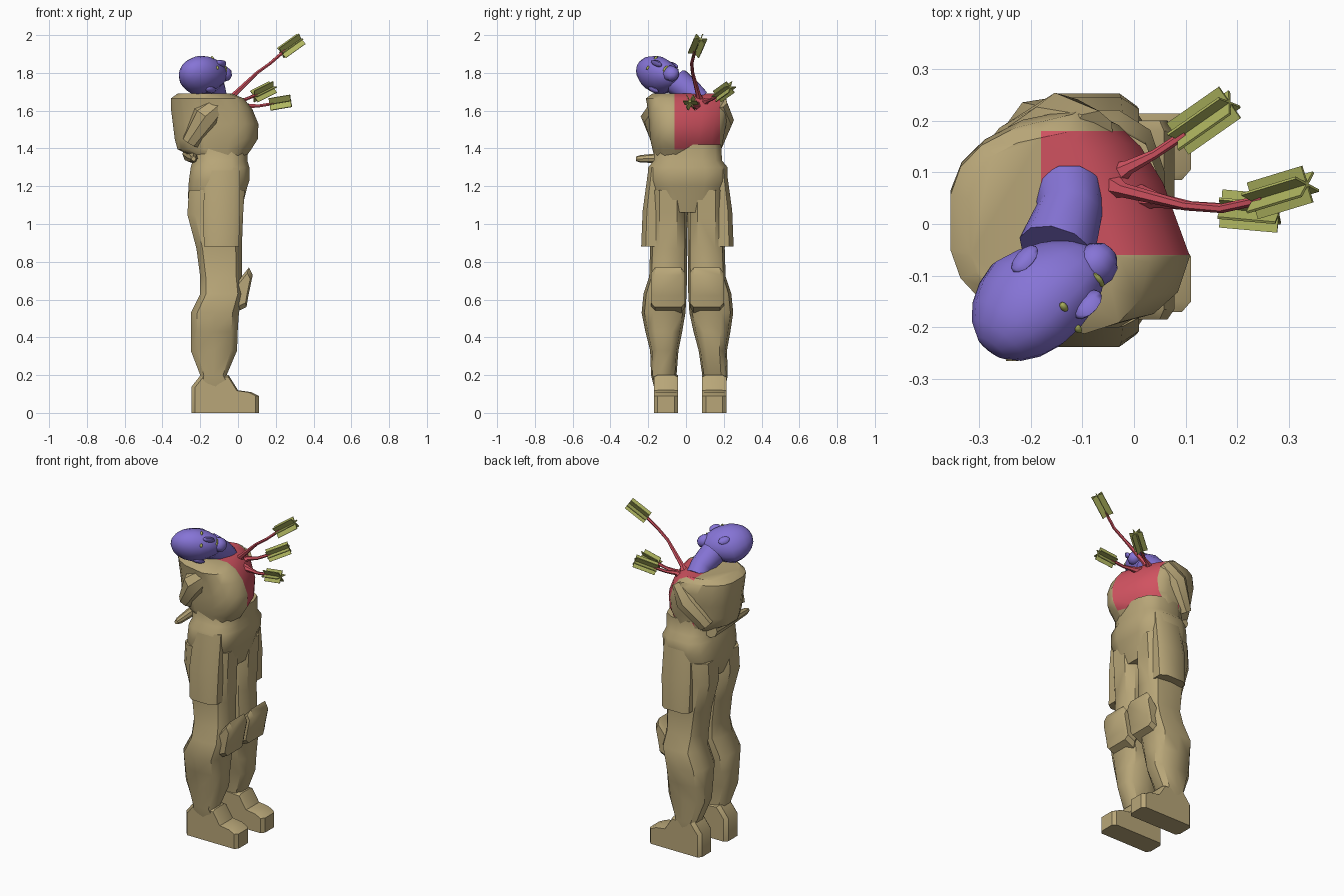
import bpy, bmesh, math
from mathutils import Vector, Matrix

if "Cube" in bpy.data.objects:
    bpy.data.objects.remove(bpy.data.objects["Cube"])


def material(name, rgb):
    m = bpy.data.materials.new(name)
    m.diffuse_color = [(c / 255 / 12.92 if c < 10 else ((c / 255 + .055) / 1.055) ** 2.4) for c in rgb] + [1]
    m.use_nodes = True
    m.node_tree.nodes["Principled BSDF"].inputs["Base Color"].default_value = m.diffuse_color
    return m


TAN = material("tan cloth", (184, 166, 120))
PURPLE = material("purple skin", (134, 116, 214))
RED = material("red chest", (208, 82, 96))
OLIVE = material("olive feather", (176, 182, 96))


def finish(name, bm, *mats, angle=40):
    bmesh.ops.recalc_face_normals(bm, faces=bm.faces)
    me = bpy.data.meshes.new(name)
    bm.to_mesh(me)
    bm.free()
    ob = bpy.data.objects.new(name, me)
    bpy.context.collection.objects.link(ob)
    for m in mats:
        me.materials.append(m)
    bpy.ops.object.select_all(action='DESELECT')
    ob.select_set(True)
    bpy.context.view_layer.objects.active = ob
    bpy.ops.object.shade_smooth_by_angle(angle=math.radians(angle))
    return ob


def skin(loops):
    """Closed surface through a list of point loops."""
    bm = bmesh.new()
    rows = [[bm.verts.new(p) for p in lp] for lp in loops]
    n = len(rows[0])
    for a, b in zip(rows, rows[1:]):
        for i in range(n):
            bm.faces.new((a[i], a[(i + 1) % n], b[(i + 1) % n], b[i]))
    bm.faces.new(rows[0][::-1])
    bm.faces.new(rows[-1])
    return bm


def power(v, e):
    return math.copysign(abs(v) ** e, v)


def ring(z, x0, x1, y0, y1, n=10, e=.65):
    """Rounded rectangle between the given bounds."""
    pts = []
    for i in range(n):
        a = 2 * math.pi * (i + .5) / n
        k = 1 / max(math.cos(math.pi / n) ** e, .01)
        pts.append(Vector(((x0 + x1) / 2 + (x1 - x0) / 2 * k * power(math.cos(a), e),
                           (y0 + y1) / 2 + (y1 - y0) / 2 * power(math.sin(a), e), z)))
    return pts


def tube(name, path, radii, mat, n=6):
    path = [Vector(p) for p in path]
    loops = []
    for i, p in enumerate(path):
        d = (path[min(i + 1, len(path) - 1)] - path[max(i - 1, 0)]).normalized()
        q = d.to_track_quat('Z', 'Y')
        loops.append([p + q @ Vector((radii[i] * math.cos(2 * math.pi * k / n),
                                      radii[i] * math.sin(2 * math.pi * k / n), 0)) for k in range(n)])
    return finish(name, skin(loops), mat)


def side_y(y, z, s):
    """Place a y value of the right leg on either leg; the left foot stands wider."""
    return y if s < 0 else .015 + .035 * max(0, 1 - z / .5) - y


def prism(name, profile, y0, y1, s, inset=0):
    """Side profile (x, z) extruded across y with narrowed outer faces."""
    cx = sum(p[0] for p in profile) / len(profile)
    cz = sum(p[1] for p in profile) / len(profile)
    loops = []
    for y, k in ((y0, 1 - inset), (y0 + .02, 1), (y1 - .02, 1), (y1, 1 - inset)):
        loops.append([(cx + (x - cx) * k, side_y(y, cz, s), max(0, cz + (z - cz) * (k if z > .01 else 1)))
                      for x, z in profile])
    return finish(name, skin(loops), TAN)


# legs, boots, knee pads and thigh pockets
LEG = [(.12, -.22, -.01, -.165, -.05), (.20, -.2, -.06, -.185, -.05), (.33, -.25, -.005, -.19, -.04),
       (.43, -.25, -.002, -.215, -.02), (.53, -.25, .005, -.235, -.003), (.63, -.2, .03, -.225, .003),
       (.72, -.2, .02, -.195, .005), (.87, -.22, .02, -.19, .006), (1.05, -.268, .027, -.195, .007),
       (1.18, -.26, .035, -.195, .007)]
BOOT = [(-.245, 0), (-.13, 0), (.11, 0), (.11, .09), (.07, .11), (0, .12), (-.05, .2), (-.19, .21), (-.245, .14)]
KNEE = [(-.02, .53), (.045, .56), (.055, .62), (.078, .73), (.058, .77), (.01, .71), (-.06, .62)]
for s, side in ((-1, "right"), (1, "left")):
    loops = [[Vector((p.x, side_y(p.y, z, s), z)) for p in ring(z, *b)] for z, *b in LEG]
    finish(side + "_leg", skin(loops), TAN)
    prism(side + "_boot", BOOT, -.17, -.042, s, .1)
    prism(side + "_knee_pad", KNEE, -.185, -.005, s, .25)
    pocket = [(.88, -.18, .005, -.24, -.1), (1.07, -.185, .01, -.232, -.1), (1.3, -.17, .01, -.2, -.1)]
    finish(side + "_thigh_pocket", skin([[Vector((p.x, side_y(p.y, z, s), z)) for p in ring(z, *b, n=8, e=.5)]
                                         for z, *b in pocket]), TAN)

# hips with belt bulge
HIPS = [(1.06, -.24, .015, -.13, .145), (1.14, -.265, .035, -.19, .205), (1.2, -.262, .05, -.2, .218),
        (1.23, -.26, .06, -.205, .225), (1.3, -.25, .06, -.205, .225), (1.335, -.24, .05, -.175, .195),
        (1.42, -.24, .05, -.17, .19)]
finish("hips_and_belt", skin([ring(z, *b, n=12) for z, *b in HIPS]), TAN)

# torso: front is twisted away on the left, wounded area painted red
TORSO = [(1.36, -.25, .045, -.17, .185), (1.395, -.32, .07, -.18, .19), (1.45, -.335, .105, -.192, .2),
         (1.53, -.345, .108, -.197, .215), (1.61, -.355, .075, -.205, .228), (1.665, -.355, .03, -.215, .215),
         (1.69, -.32, -.03, -.18, .18)]
loops = []
for z, *b in TORSO:
    lp = ring(z, *b, n=16)
    for p in lp:
        front = max(0, (p.x + .13) / (b[1] + .13))
        p.x -= .4 * max(0, p.y + .05) * front
        if p.x < -.13:                       # shoulder blades narrow toward the back
            p.y = .01 + (p.y - .01) * (1 - .3 * (-.13 - p.x) / .23)
    loops.append(lp)
bm = skin(loops)
for co, no in (((0, -.06, 0), (0, 1, 0)), ((0, .18, 0), (0, 1, 0)), ((-.18, 0, 0), (1, 0, 0))):
    bmesh.ops.bisect_plane(bm, geom=bm.verts[:] + bm.edges[:] + bm.faces[:], plane_co=co, plane_no=no)
for f in bm.faces:
    c = f.calc_center_median()
    f.material_index = int(-.06 < c.y < .18 and c.x > -.18 and c.z > 1.395)
finish("torso", bm, TAN, RED)

# arms pulled behind the back
tube("right_upper_arm", [(-.1, -.14, 1.645), (-.17, -.165, 1.57), (-.25, -.135, 1.43)], [.05, .075, .05], TAN, 8)
tube("left_upper_arm", [(-.08, .17, 1.64), (-.14, .185, 1.55), (-.24, .14, 1.41)], [.05, .07, .05], TAN, 8)
tube("forearm", [(-.235, -.265, 1.345), (-.235, -.24, 1.345), (-.24, -.1, 1.35), (-.25, .12, 1.37)],
     [.012, .02, .028, .045], TAN, 8)

# head thrown back: axes to the crown, out of the face and to the left ear
U = Vector((-.63, -.73, .26)).normalized()
F = Vector((.72, -.31, .62))
F = (F - U * F.dot(U)).normalized()
S = U.cross(F)
C = Vector((-.19, -.14, 1.785))
AXES = Matrix((S, F, U)).transposed()


def head_point(s, f, u):
    return C + S * s + F * f + U * u


def blob(name, at, size, mat, seg=12, rows=8, shape=None):
    bm = bmesh.new()
    bmesh.ops.create_uvsphere(bm, u_segments=seg, v_segments=rows, radius=1)
    for v in bm.verts:
        p = Vector((v.co.x * size[0], v.co.y * size[1], v.co.z * size[2]))
        if shape:
            p = shape(p)
        v.co = head_point(*at) + AXES @ p
    return finish(name, bm, mat, angle=50)


def skull_shape(p):
    if p.z < 0:                              # jaw narrows and moves forward
        t = -p.z / .14
        p.x *= 1 - .2 * t
        p.y = p.y * (1 - .15 * t) + .03 * t
    return p


blob("skull", (0, 0, 0), (.093, .115, .143), PURPLE, 14, 10, skull_shape)
blob("chin", (0, .065, -.115), (.045, .04, .045), PURPLE, 8, 6)
blob("nose", (0, .115, -.035), (.016, .025, .035), PURPLE, 6, 6)
blob("mouth", (0, .094, -.09), (.022, .012, .007), OLIVE, 8, 6)
for s in (-1, 1):
    blob("eye", (s * .036, .104, .005), (.013, .008, .007), OLIVE, 8, 6)
    blob("ear", (s * .09, -.005, -.025), (.012, .022, .034), PURPLE, 8, 6)
tube("neck", [(-.125, .065, 1.655), (-.125, .025, 1.70), (-.15, -.05, 1.755)], [.066, .064, .075], PURPLE, 10)

# arrows: bent shafts with six-vaned feathers
ARROWS = [([(-.06, .08, 1.63), (-.02, .065, 1.685), (.1, .035, 1.80), (.17, .03, 1.85), (.25, .048, 1.92)],
           (.23, .045, 1.905), (.335, .077, 1.98)),
          ([(-.06, .08, 1.62), (-.01, .11, 1.655), (.04, .135, 1.66), (.1, .175, 1.685)],
           (.085, .165, 1.675), (.185, .235, 1.725)),
          ([(-.03, .06, 1.62), (.05, .045, 1.625), (.11, .035, 1.625), (.19, .03, 1.638)],
           (.168, .03, 1.633), (.28, .02, 1.652))]
for path, a, b in ARROWS:
    n = len(path)
    tube("arrow_shaft", path, [.035, .014] + [.009] * (n - 2), RED, 6)
    a, b = Vector(a), Vector(b)
    q = (b - a).to_track_quat('Z', 'Y').to_matrix().to_4x4()
    bm = bmesh.new()
    for k in range(3):
        bmesh.ops.create_cube(bm, size=1, matrix=Matrix.Translation((a + b) / 2) @ q
                              @ Matrix.Rotation(k * math.pi / 3, 4, 'Z')
                              @ Matrix.Diagonal((.074, .005, (b - a).length, 1)))
    finish("arrow_feathers", bm, OLIVE)
